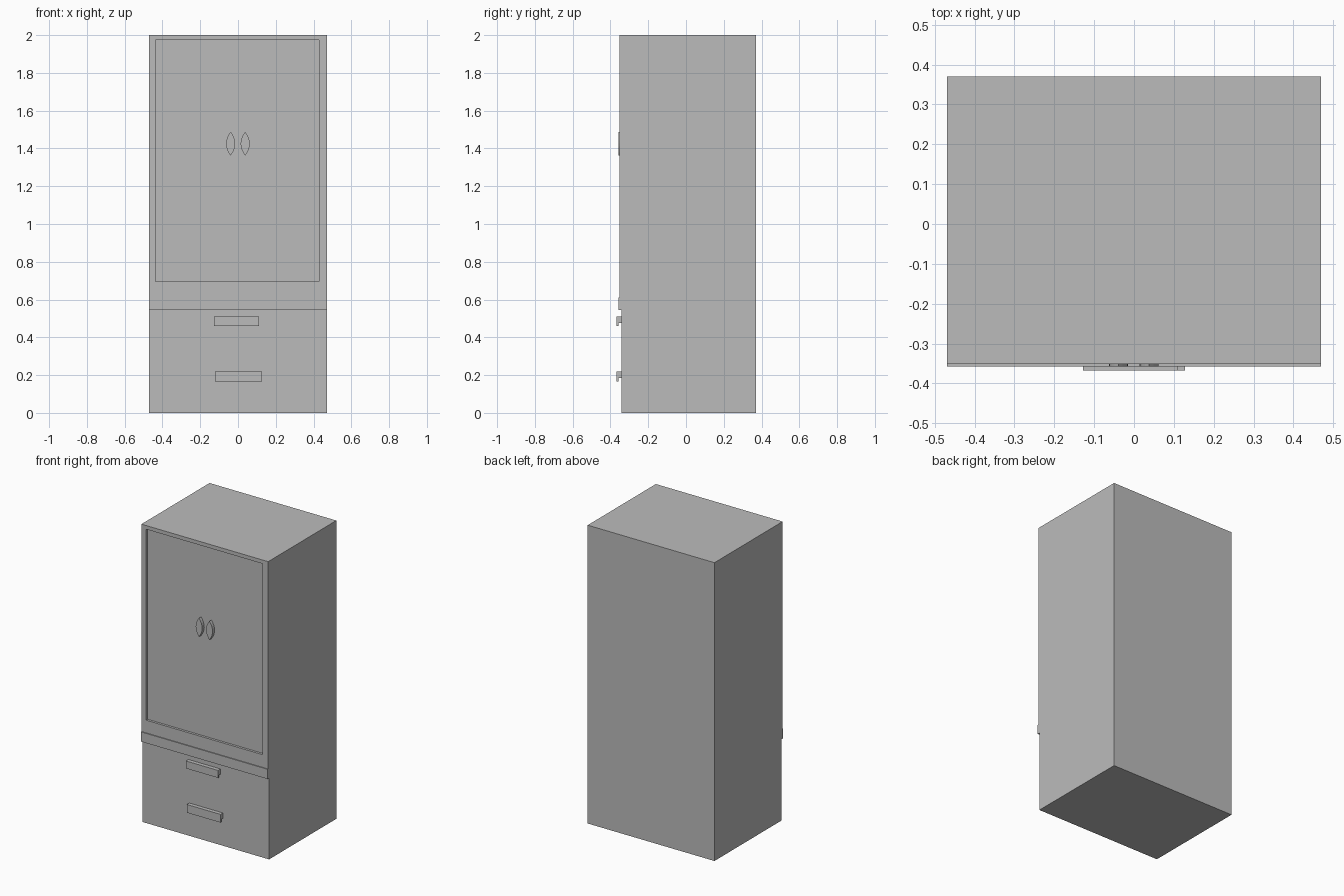
import bpy, bmesh, math
from mathutils import Vector

if "Cube" in bpy.data.objects:
    bpy.data.objects.remove(bpy.data.objects["Cube"])

grey = bpy.data.materials.new("plain grey")
grey.diffuse_color = (0.5, 0.5, 0.5, 1)
grey.use_nodes = True
grey.node_tree.nodes["Principled BSDF"].inputs["Base Color"].default_value = grey.diffuse_color


def extrude(name, points, direction):
    """Solid made by sweeping a flat outline along a vector."""
    bm = bmesh.new()
    face = bm.faces.new([bm.verts.new(p) for p in points])
    new = bmesh.ops.extrude_face_region(bm, geom=[face])["geom"]
    bmesh.ops.translate(bm, vec=Vector(direction),
                        verts=[v for v in new if isinstance(v, bmesh.types.BMVert)])
    bmesh.ops.recalc_face_normals(bm, faces=bm.faces)
    mesh = bpy.data.meshes.new(name)
    bm.to_mesh(mesh)
    bm.free()
    mesh.materials.append(grey)
    obj = bpy.data.objects.new(name, mesh)
    bpy.context.collection.objects.link(obj)
    return obj


def side_profile(name, x0, x1, yz):
    return extrude(name, [(x0, y, z) for y, z in yz], (x1 - x0, 0, 0))


# Cabinet body: set-back drawer section, projecting ledge, tall upper section
BACK, DRAWER, UPPER, LEDGE, DOOR = 0.37, -0.342, -0.352, -0.358, -0.336
cabinet = side_profile("cabinet_body", -0.47, 0.47, [
    (BACK, 0), (DRAWER, 0), (DRAWER, 0.545), (LEDGE, 0.545),
    (LEDGE, 0.61), (UPPER, 0.61), (UPPER, 2), (BACK, 2)])

# Shallow recess that leaves a thin frame around the door panel
cutter = side_profile("door_recess_cutter", -0.437, 0.43, [
    (-0.45, 0.695), (DOOR, 0.695), (DOOR, 1.975), (-0.45, 1.975)])
cutter.hide_render = True
cutter.hide_viewport = True
cut = cabinet.modifiers.new("door_recess", "BOOLEAN")
cut.operation = "DIFFERENCE"
cut.solver = "EXACT"
cut.object = cutter

# Lens-shaped door handles
HALF_W, HALF_H, STEPS = 0.024, 0.063, 8
for name, cx in (("left_door_handle", -0.039), ("right_door_handle", 0.038)):
    outline = []
    for side in (1, -1):
        for i in range(STEPS):
            t = side * (1 - 2 * i / STEPS)
            outline.append((cx + side * HALF_W * (1 - t * t), DOOR + 0.002,
                            1.425 + HALF_H * t))
    extrude(name, outline, (0, -0.024, 0))

# Drawer pulls with a lip hanging down at the front
for name, x0, x1, z0, z1 in (("upper_drawer_pull", -0.128, 0.11, 0.46, 0.51),
                             ("lower_drawer_pull", -0.122, 0.128, 0.165, 0.22)):
    side_profile(name, x0, x1, [
        (DRAWER + 0.002, z1), (-0.368, z1), (-0.368, z0),
        (-0.357, z0), (-0.357, z1 - 0.035), (DRAWER + 0.002, z1 - 0.035)])
